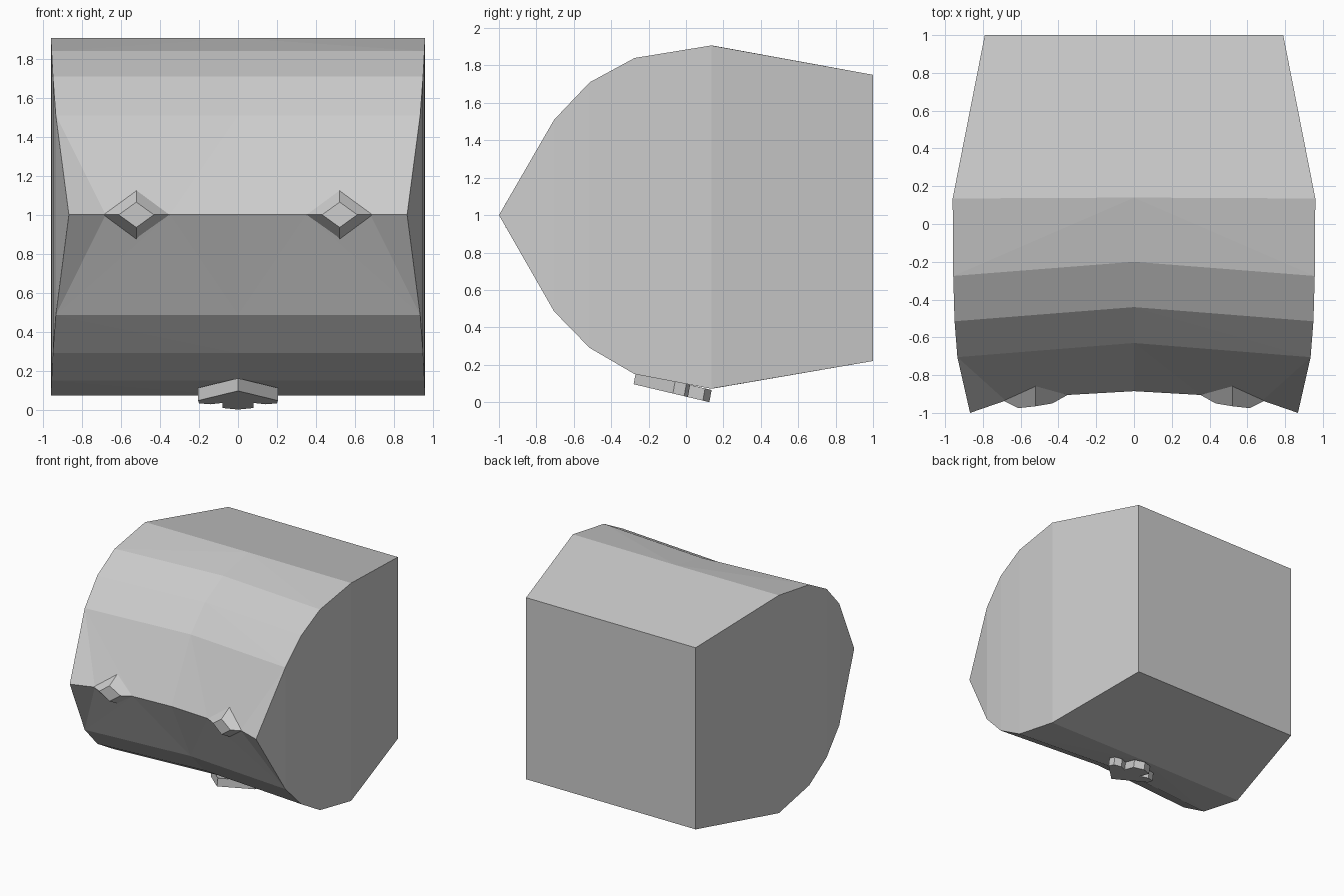
import bpy, bmesh
from mathutils import Vector

if "Cube" in bpy.data.objects:
    bpy.data.objects.remove(bpy.data.objects["Cube"])


def finish(name, bm):
    bmesh.ops.remove_doubles(bm, verts=bm.verts, dist=1e-5)
    bmesh.ops.recalc_face_normals(bm, faces=bm.faces)
    mesh = bpy.data.meshes.new(name)
    bm.to_mesh(mesh)
    bm.free()
    obj = bpy.data.objects.new(name, mesh)
    bpy.context.collection.objects.link(obj)
    return obj


def face(bm, *pts):
    bm.faces.new([bm.verts.new(p) for p in pts])


# Body stations: y at sides, y at centre, half width, bottom z, top z
stations = [
    (-0.705, -0.63, 0.935, 0.485, 1.51),
    (-0.515, -0.44, 0.95, 0.29, 1.71),
    (-0.275, -0.20, 0.957, 0.15, 1.84),
    (0.135, 0.14, 0.96, 0.072, 1.907),
    (1.0, 1.0, 0.79, 0.22, 1.75),
]
tip_side, tip_inner, tip_mid = (0.868, -1.0), (0.68, -0.935), (0.35, -0.905)

bm = bmesh.new()
for s in (-1, 1):
    a, b, c = [Vector((s * x, y, 1)) for x, y in (tip_side, tip_inner, tip_mid)]
    centre = (0, -0.885, 1)
    y, yc, w, lo, hi = stations[0]
    # creased front edge
    for z in (lo, hi):
        end, mid = (s * w, y, z), (0, yc, z)
        face(bm, a, b, end)
        face(bm, b, c, end)
        face(bm, c, mid, end)
        face(bm, c, centre, mid)
    face(bm, a, (s * w, y, lo), (s * w, y, hi))
    # shell strips and side walls
    for p, q in zip(stations, stations[1:]):
        for k in (3, 4):
            face(bm, (0, p[1], p[k]), (s * p[2], p[0], p[k]), (0, q[1], q[k]))
            face(bm, (s * p[2], p[0], p[k]), (s * q[2], q[0], q[k]), (0, q[1], q[k]))
        face(bm, (s * p[2], p[0], p[3]), (s * q[2], q[0], q[3]),
             (s * q[2], q[0], q[4]), (s * p[2], p[0], p[4]))
    # back wall
    y, yc, w, lo, hi = stations[-1]
    face(bm, (0, y, lo), (s * w, y, lo), (s * w, y, hi), (0, y, hi))
finish("body", bm)

# Faceted diamond studs on the front edge
for s, name in ((-1, "left_stud"), (1, "right_stud")):
    bm = bmesh.new()
    rings = []
    for rx, rz, y_in, y_out, y_pole in ((0.17, 0.13, -0.84, -0.86, -0.80),
                                        (0.17, 0.13, -0.905, -0.935, -0.85),
                                        (0.09, 0.065, -0.95, -0.975, -0.965)):
        rings.append([bm.verts.new(p) for p in (
            (s * (0.522 - rx), y_in, 1), (s * 0.522, y_pole, 1 + rz),
            (s * (0.522 + rx), y_out, 1), (s * 0.522, y_pole, 1 - rz))])
    for r, t in zip(rings, rings[1:]):
        for i in range(4):
            j = (i + 1) % 4
            bm.faces.new((r[i], r[j], t[j], t[i]))
    bm.faces.new(rings[0])
    bm.faces.new(rings[-1])
    finish(name, bm)

# Sloped arrow-shaped plate under the body
half = [(0, -0.28), (0.205, -0.07), (0.2, -0.01), (0.14, 0.01), (0.08, -0.02),
        (0.08, 0.09), (0, 0.125)]
outline = half + [(-x, y) for x, y in reversed(half[1:-1])]
bm = bmesh.new()
base = bm.faces.new([bm.verts.new((x, y, 0.096 - 0.237 * (y + 0.28))) for x, y in outline])
new = bmesh.ops.extrude_face_region(bm, geom=[base])["geom"]
bmesh.ops.translate(bm, vec=(0.0, 0.012, 0.065),
                    verts=[v for v in new if isinstance(v, bmesh.types.BMVert)])
finish("under_plate", bm)
